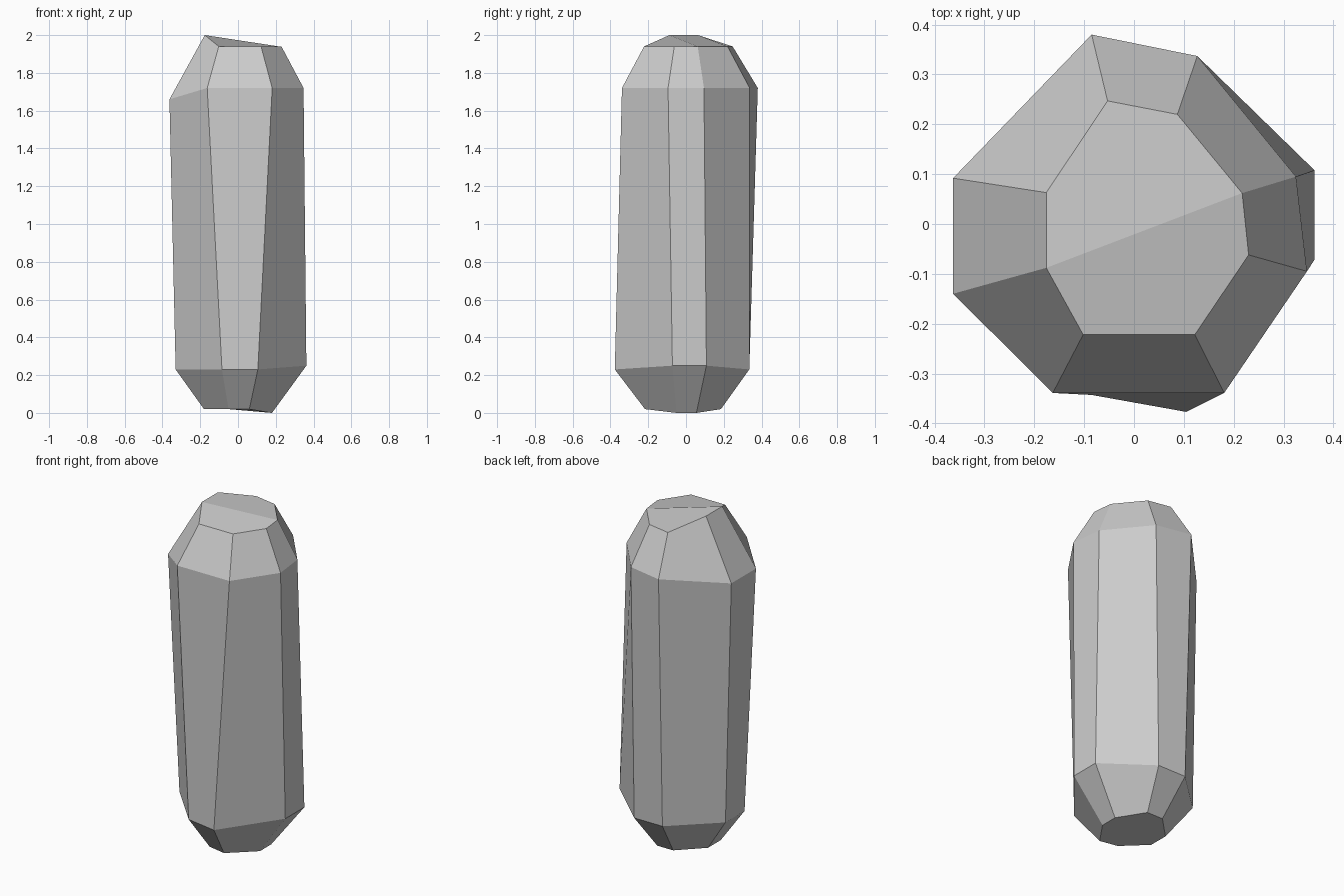
import bpy
import bmesh

if "Cube" in bpy.data.objects:
    bpy.data.objects.remove(bpy.data.objects["Cube"])

# Eight-sided outlines, counter-clockwise from the front-left corner:
# front pair, right pair, back pair, left pair
foot = [(-.05, -.195), (.06, -.217), (.18, -.05), (.18, .055),
        (.06, .185), (-.045, .185), (-.18, .05), (-.18, -.07)]
lower = [(-.085, -.343), (.105, -.377), (.362, -.072), (.362, .108),
         (.107, .335), (-.079, .335), (-.33, .10), (-.33, -.08)]
upper = [(-.163, -.339), (.181, -.339), (.347, -.095), (.325, .095),
         (.127, .337), (-.085, .38), (-.363, .092), (-.363, -.14)]
crown = [(-.102, -.222), (.122, -.222), (.23, -.062), (.217, .062),
         (.087, .22), (-.053, .247), (-.176, .063), (-.176, -.088)]

bm = bmesh.new()


def ring(outline, z, z_right=None, z_left=None):
    """Ring of corners; the right or left pair may sit at its own height."""
    heights = [z] * 8
    if z_right is not None:
        heights[2:4] = [z_right] * 2
    if z_left is not None:
        heights[6:8] = [z_left] * 2
    return [bm.verts.new((x, y, h)) for (x, y), h in zip(outline, heights)]


rings = [ring(foot, .02, z_right=0), ring(lower, .23, z_right=.25),
         ring(upper, 1.72, z_left=1.66), ring(crown, 1.94, z_left=2.0)]

# Side facets
for a, b in zip(rings, rings[1:]):
    for i in range(8):
        j = (i + 1) % 8
        bm.faces.new((a[i], a[j], b[j], b[i]))

# Bottom facet, and top facet with its slight fold
bm.faces.new(rings[0][::-1])
t = rings[-1]
bm.faces.new((t[7], t[0], t[1], t[2], t[3]))
bm.faces.new((t[3], t[4], t[5], t[6], t[7]))
bmesh.ops.recalc_face_normals(bm, faces=bm.faces)

mesh = bpy.data.meshes.new("faceted_crystal")
bm.to_mesh(mesh)
bm.free()
bpy.context.collection.objects.link(bpy.data.objects.new("faceted_crystal", mesh))
